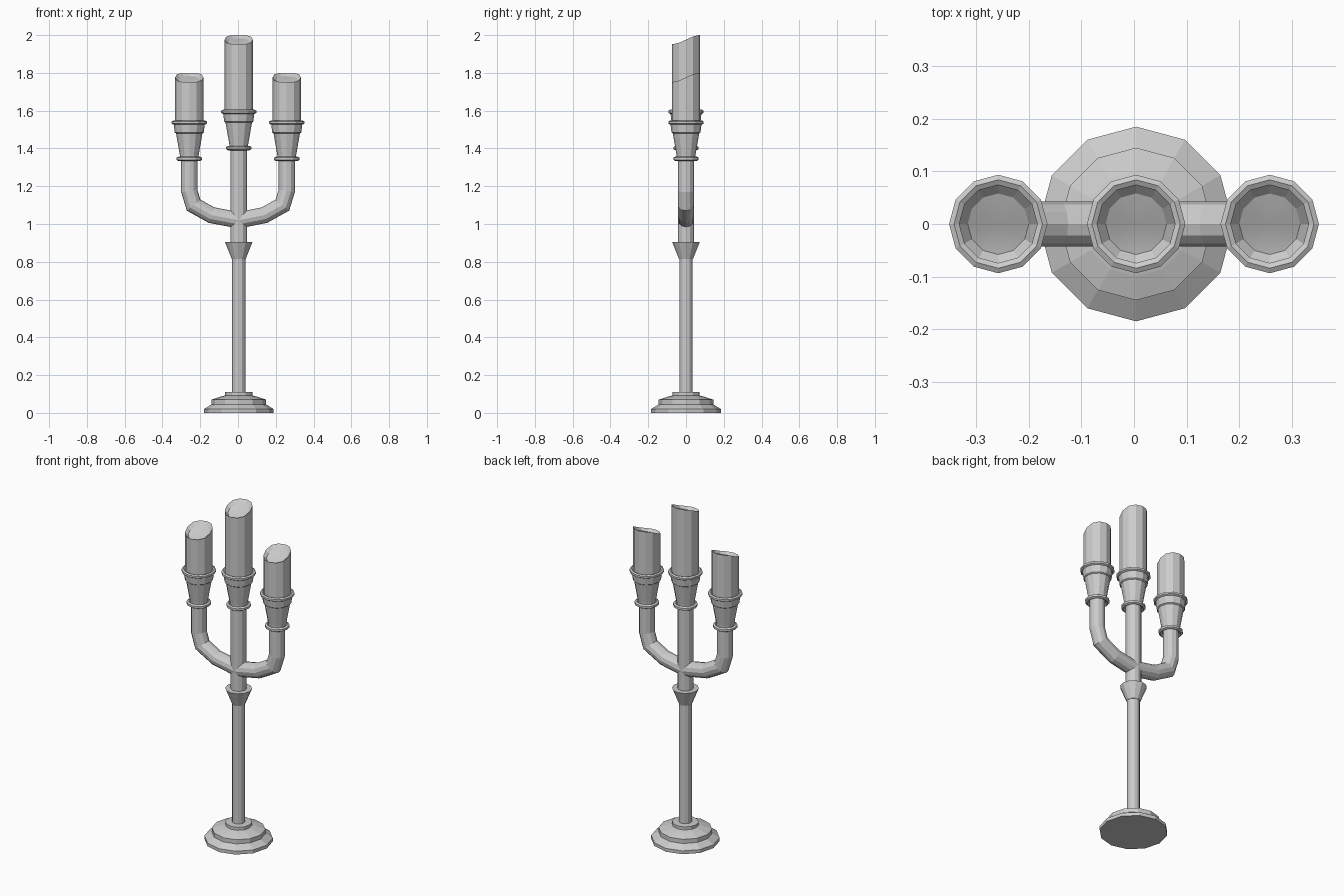
import bpy, bmesh, math
from mathutils import Vector

cube = bpy.data.objects.get("Cube")
if cube:
    bpy.data.objects.remove(cube)

SIDES = 12
CENTRE_X, ARM_X = 0.004, 0.258

grey = bpy.data.materials.new("plain grey")
grey.use_nodes = True
grey.diffuse_color = (0.6, 0.6, 0.6, 1)
grey.node_tree.nodes["Principled BSDF"].inputs["Base Color"].default_value = (0.6, 0.6, 0.6, 1)


def make_object(name, bm):
    bmesh.ops.recalc_face_normals(bm, faces=bm.faces)
    mesh = bpy.data.meshes.new(name)
    bm.to_mesh(mesh)
    bm.free()
    mesh.materials.append(grey)
    obj = bpy.data.objects.new(name, mesh)
    bpy.context.collection.objects.link(obj)
    return obj


def bridge(bm, a, b):
    faces = []
    for i in range(SIDES):
        j = (i + 1) % SIDES
        faces.append(bm.faces.new((a[i], a[j], b[j], b[i])))
    return faces


def ring(bm, place):
    """One loop of vertices; place maps the unit circle to a point."""
    angles = [2 * math.pi * i / SIDES for i in range(SIDES)]
    return [bm.verts.new(place(math.cos(a), math.sin(a))) for a in angles]


def lathe(name, x, z, profile, closed=False):
    """Turn (radius, height) points; closed makes a hoop, otherwise ends are capped."""
    bm = bmesh.new()
    rings = [ring(bm, lambda c, s: (x + r * c, r * s, z + h)) for r, h in profile]
    for a, b in zip(rings, rings[1:]):
        bridge(bm, a, b)
    if closed:
        bridge(bm, rings[-1], rings[0])
    else:
        bm.faces.new(rings[0])
        bm.faces.new(rings[-1])
    return make_object(name, bm)


def hoop(name, x, z, radius, thick):
    section = [(radius - thick + thick * math.cos(math.pi * k / 3 + math.pi / 6),
                thick * math.sin(math.pi * k / 3 + math.pi / 6)) for k in range(6)]
    lathe(name, x, z, section, closed=True)


def tube(name, path, radius):
    """Mitred pipe along a path in the x-z plane."""
    bm = bmesh.new()
    pts = [Vector((x, 0, z)) for x, z in path]
    rings = []
    for i, p in enumerate(pts):
        before = (p - pts[i - 1]).normalized() if i else None
        after = (pts[i + 1] - p).normalized() if i < len(pts) - 1 else None
        before, after = before or after, after or before
        tangent = (before + after).normalized()
        side = Vector((-tangent.z, 0, tangent.x)) / tangent.dot(before)
        rings.append(ring(bm, lambda c, s: p + radius * (side * c + Vector((0, s, 0)))))
    for a, b in zip(rings, rings[1:]):
        bridge(bm, a, b)
    bm.faces.new(rings[0])
    bm.faces.new(rings[-1])
    make_object(name, bm)


def candle(name, x, bottom, top):
    """Column with a wavy slanted rim and a shallow melted hollow."""
    R, HOLLOW = 0.075, 0.058

    def wave(y):
        return top - 0.024 + 0.024 * math.sin(math.pi / 2 * max(-1, min(1, y / R)))

    bm = bmesh.new()
    foot = ring(bm, lambda c, s: (x + R * c, R * s, bottom))
    loops = [ring(bm, lambda c, s: (x + r * c, r * s, wave(r * s) - d))
             for r, d in ((R, 0), (HOLLOW, 0.016), (0.035, 0.018))]
    bm.faces.new(foot)
    bridge(bm, foot, loops[0])
    bridge(bm, loops[0], loops[1])
    floor = bridge(bm, loops[1], loops[2])
    middle = bm.verts.new((x, 0, wave(0) - 0.018))
    for i in range(SIDES):
        floor.append(bm.faces.new((loops[2][i], loops[2][(i + 1) % SIDES], middle)))
    for f in floor:
        f.smooth = True
    make_object(name, bm)


# Stepped foot, stem and collar
lathe("base", CENTRE_X, 0, [(0.185, 0), (0.185, 0.02), (0.145, 0.045), (0.145, 0.07),
                            (0.1, 0.085), (0.072, 0.092), (0.072, 0.11), (0.03, 0.112)])
lathe("lower_stem", CENTRE_X, 0, [(0.035, 0.1), (0.035, 0.83)])
lathe("collar", CENTRE_X, 0, [(0.037, 0.815), (0.073, 0.905)])
lathe("upper_stem", CENTRE_X, 0, [(0.043, 0.9), (0.043, 1.41)])

# Curved arms
for side, sign in (("left", 1), ("right", -1)):
    bend = [(0.235, 1.1), (0.14, 1.047)]
    path = [(ARM_X, 1.35), (ARM_X, 1.175)] + bend
    tube(side + "_arm", [(sign * x, z) for x, z in path] + [(CENTRE_X, 1.02)], 0.043)

# Holder cups with their hoops and candles
for side, x, z, top in (("left", ARM_X, 1.345, 1.8), ("centre", CENTRE_X, 1.402, 2.0),
                        ("right", -ARM_X, 1.345, 1.8)):
    hoop(side + "_lower_hoop", x, z, 0.068, 0.012)
    lathe(side + "_cup", x, z, [(0.048, 0), (0.05, 0.02), (0.07, 0.135),
                                (0.077, 0.14), (0.083, 0.19)])
    hoop(side + "_rim_hoop", x, z + 0.192, 0.095, 0.011)
    candle(side + "_candle", x, z + 0.18, top)
